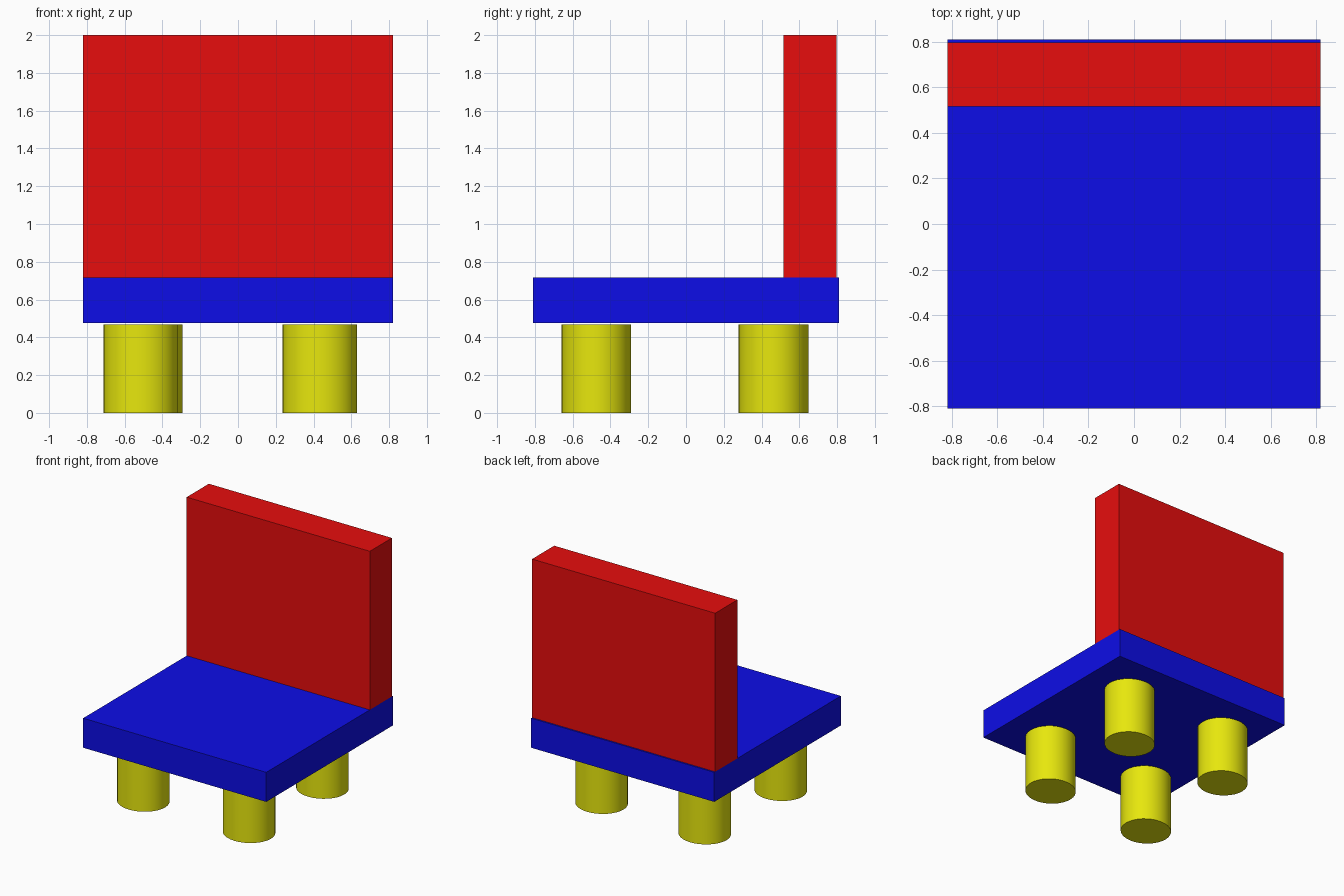
import bpy
import math

if "Cube" in bpy.data.objects:
    bpy.data.objects.remove(bpy.data.objects["Cube"])


def material(name, rgb):
    m = bpy.data.materials.new(name)
    m.diffuse_color = (*rgb, 1.0)
    m.use_nodes = True
    m.node_tree.nodes["Principled BSDF"].inputs["Base Color"].default_value = m.diffuse_color
    return m


blue = material("blue_paint", (0.004, 0.004, 0.8))
red = material("red_paint", (0.8, 0.004, 0.004))
yellow = material("yellow_paint", (0.8, 0.8, 0.004))


def finish(name, mat):
    ob = bpy.context.object
    ob.name = name
    ob.data.materials.append(mat)
    bpy.ops.object.transform_apply(location=False, rotation=False, scale=True)
    return ob


def box(name, lo, hi, mat):
    bpy.ops.mesh.primitive_cube_add(
        size=1, location=[(a + b) / 2 for a, b in zip(lo, hi)])
    bpy.context.object.scale = [b - a for a, b in zip(lo, hi)]
    return finish(name, mat)


def leg(name, x, y):
    # slightly oval cylinder, standing just short of the seat
    height = 0.468
    bpy.ops.mesh.primitive_cylinder_add(
        vertices=32, radius=1, depth=1, location=(x, y, height / 2))
    bpy.context.object.scale = (0.197, 0.185, height)
    finish(name, mat=yellow)
    bpy.ops.object.shade_smooth_by_angle(angle=math.radians(30))


# Seat slab and upright back
box("seat", (-0.82, -0.81, 0.477), (0.82, 0.81, 0.716), blue)
box("backrest", (-0.82, 0.515, 0.716), (0.82, 0.798, 2.0), red)

# Four legs, the left pair slightly offset from each other
for name, x, y in (("front_left_leg", -0.516, -0.475),
                   ("back_left_leg", -0.492, 0.463),
                   ("front_right_leg", 0.432, -0.475),
                   ("back_right_leg", 0.432, 0.463)):
    leg(name, x, y)
